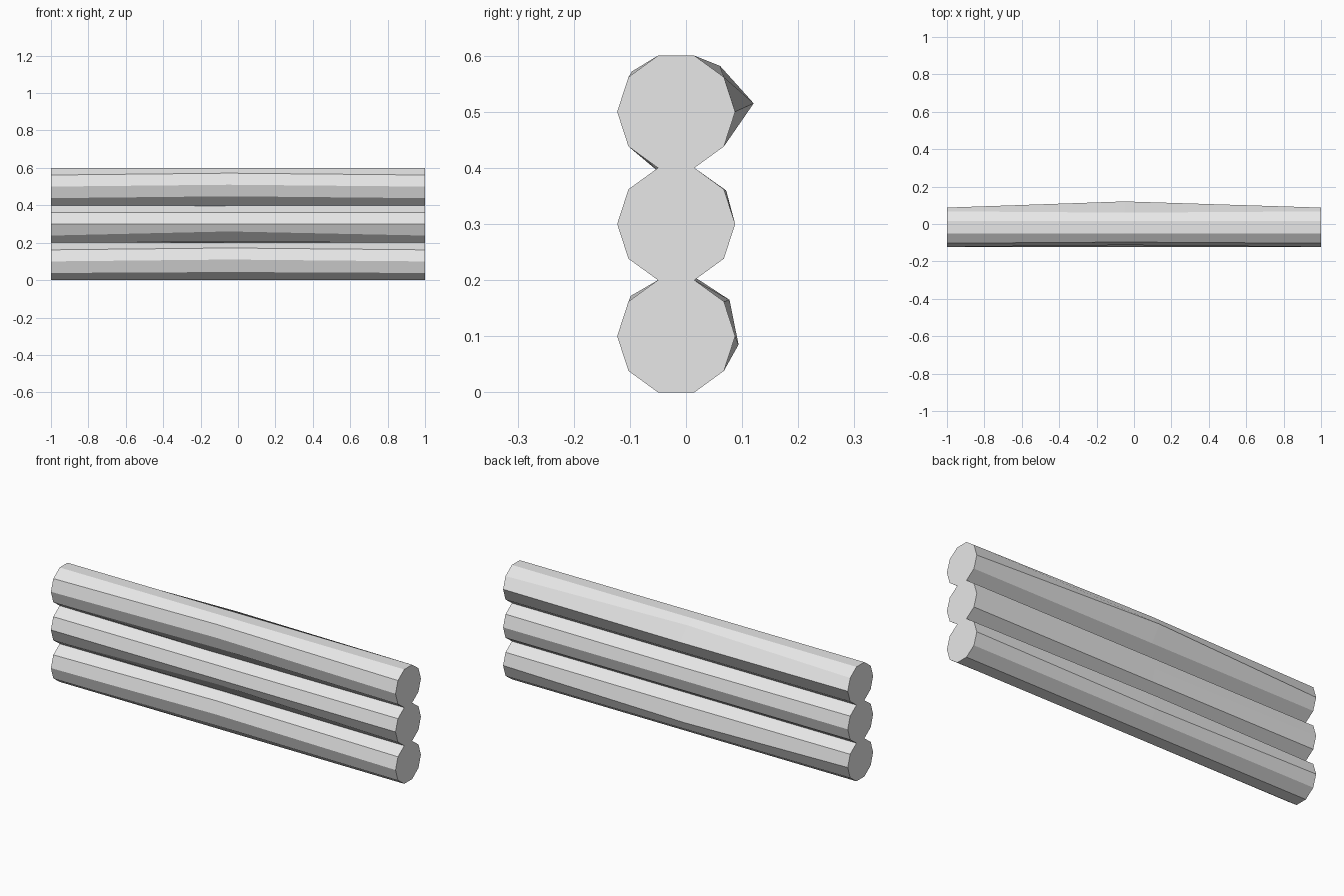
import bpy
import bmesh
import math

cube = bpy.data.objects.get("Cube")
if cube:
    bpy.data.objects.remove(cube, do_unlink=True)

grey = bpy.data.materials.new("light grey")
grey.use_nodes = True
grey.diffuse_color = (0.8, 0.8, 0.8, 1)
grey.node_tree.nodes["Principled BSDF"].inputs["Base Color"].default_value = (0.8, 0.8, 0.8, 1)

SIDES = 10
RADIUS = 0.1 / math.sin(math.radians(72))
CENTRE_Y = -0.0175


def make_log(name, height, bends):
    """Ten-sided log along x; bends maps a corner to its (y, z) shift at mid length."""
    bm = bmesh.new()
    rings = []
    for x in (-1, -0.05, 1):
        ring = []
        for i in range(SIDES):
            angle = i * math.tau / SIDES
            dy, dz = bends.get(i, (0, 0)) if abs(x) < 1 else (0, 0)
            ring.append(bm.verts.new((x, CENTRE_Y + RADIUS * math.cos(angle) + dy,
                                      height + RADIUS * math.sin(angle) + dz)))
        rings.append(ring)
    for a, b in zip(rings, rings[1:]):
        for i in range(SIDES):
            j = (i + 1) % SIDES
            bm.faces.new((a[i], a[j], b[j], b[i]))
    bm.faces.new(rings[0])
    bm.faces.new(rings[-1])
    bmesh.ops.recalc_face_normals(bm, faces=bm.faces)
    mesh = bpy.data.meshes.new(name)
    bm.to_mesh(mesh)
    bm.free()
    mesh.materials.append(grey)
    log = bpy.data.objects.new(name, mesh)
    bpy.context.collection.objects.link(log)


# Stacked logs, each slightly bowed at mid length
make_log("bottom_log", 0.1, {0: (0.006, -0.015), 1: (0.01, 0.003), 2: (0.004, 0.003),
                             4: (0.004, 0.01), 5: (0.005, 0.01), 6: (0.004, 0.005)})
make_log("middle_log", 0.3, {0: (-0.002, 0), 1: (0.004, -0.002),
                             6: (0.004, 0.022), 7: (0, 0.005)})
make_log("top_log", 0.5, {0: (0.033, 0.015), 1: (-0.007, 0.02), 4: (0.006, 0.01),
                          5: (0.01, 0.01), 6: (0.006, 0.01), 7: (0, -0.006)})
